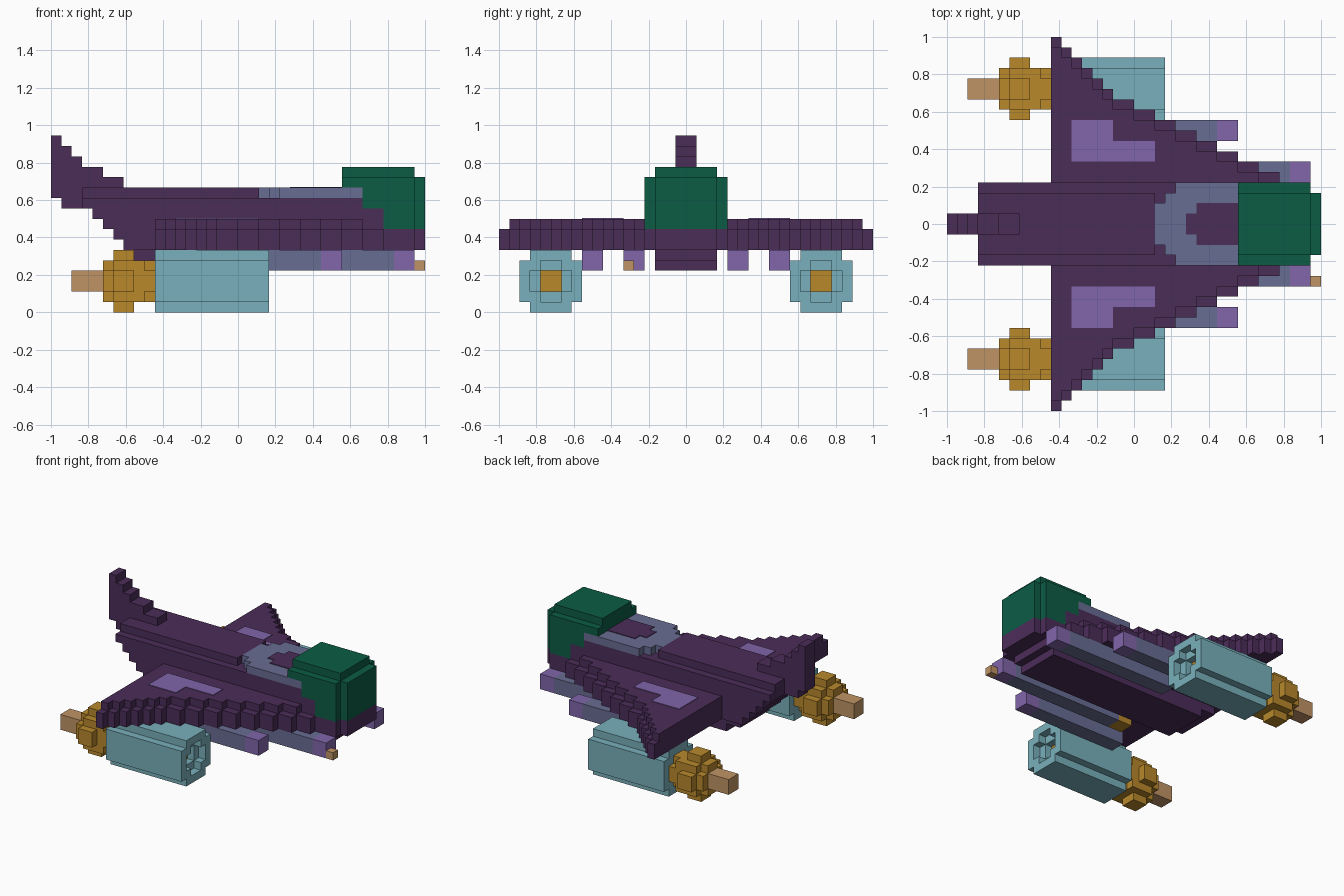
import bpy, bmesh

old = bpy.data.objects.get("Cube")
if old:
    bpy.data.objects.remove(old, do_unlink=True)

U = 1 / 18  # one block


def material(name, hexcol):
    rgb = [int(hexcol[i:i + 2], 16) / 255 for i in (0, 2, 4)]
    lin = [c / 12.92 if c <= 0.04045 else ((c + 0.055) / 1.055) ** 2.4 for c in rgb]
    m = bpy.data.materials.new(name)
    m.use_nodes = True
    m.diffuse_color = (*lin, 1)
    m.node_tree.nodes["Principled BSDF"].inputs["Base Color"].default_value = (*lin, 1)
    return m


PLUM = material("dark plum", "4B2D59")
GREEN = material("deep green", "0C5C45")
TEAL = material("pale teal", "79B0BC")
GOLD = material("gold", "B8882B")
TAN = material("tan", "C09465")
LILAC = material("lilac", "8166AA")
SLATE = material("slate blue", "686D93")


def build(name, mat, boxes):
    """One object from boxes (x0, x1, y0, y1, z0, z1) in blocks; x counts from the tail."""
    bm = bmesh.new()
    for x0, x1, y0, y1, z0, z1 in boxes:
        vs = bmesh.ops.create_cube(bm, size=1)["verts"]
        for v in vs:
            v.co = (((x0 + x1) / 2 + v.co.x * (x1 - x0) - 18) * U,
                    ((y0 + y1) / 2 + v.co.y * (y1 - y0)) * U,
                    ((z0 + z1) / 2 + v.co.z * (z1 - z0)) * U)
    me = bpy.data.meshes.new(name)
    bm.to_mesh(me)
    bm.free()
    me.materials.append(mat)
    ob = bpy.data.objects.new(name, me)
    bpy.context.collection.objects.link(ob)
    return ob


def mid(x0, x1, w, z0, z1):
    return (x0, x1, -w, w, z0, z1)


def both_sides(name, mat, boxes):
    """Left and right copies of a part, given for +y."""
    build(name + "_a", mat, boxes)
    build(name + "_b", mat, [(a, b, -d, -c, e, f) for a, b, c, d, e, f in boxes])


# Hull: stepped tail underside, narrow keel, blunt nose
hull = [mid(10, 33, 3, 4, 5), mid(8, 34, 3, 5, 6), mid(7, 35, 4, 6, 7)]
hull += [mid(6, 35, 4, 7, 8), mid(5, 32, 4, 8, 9), mid(4, 32, 4, 9, 10),
         mid(3, 30, 4, 10, 11), mid(3, 20, 3, 11, 12), mid(1, 3, 1, 10, 12)]
hull += [mid(35, 36, 3, 6, 8)]
build("hull", PLUM, hull)

# Tail fin with stair-step top
fin_tops = [17, 16, 15, 14, 14, 13, 13]
build("tail_fin", PLUM, [mid(i, i + 1, 1, 11, t) for i, t in enumerate(fin_tops)])

# Canopy surround, wider towards the nose, and dark hatch plate
build("canopy_surround", SLATE, [mid(20, 21, 2, 11, 12), mid(21, 22, 3, 11, 12),
                                 mid(22, 30, 4, 11, 12)])
build("hatch", PLUM, [mid(23, 24, 1, 12, 12.08), mid(24, 28, 2, 12, 12.08)])

# Green nose block with notched edges
build("nose_block", GREEN, [mid(28, 35, 4, 12, 13), mid(28, 35, 3, 13, 14),
                            mid(30, 35, 4, 10, 12), mid(32, 35, 4, 8, 10),
                            mid(35, 36, 3, 8, 13)])

# Wings: one row per block of span, with the upper layer set back
ends = [32, 30, 28, 26, 24, 22, 20, 18, 16, 15, 14, 13, 12, 11]
wing = []
for i, e in enumerate(ends):
    wing.append((10, e, 4 + i, 5 + i, 6, 8))
    if i + 1 < len(ends):
        wing.append((10, ends[i + 1], 4 + i, 5 + i, 8, 9))
both_sides("wing", PLUM, wing)
both_sides("wing_panel", LILAC, [(12, 20, 6, 8, 9, 9.08), (12, 16, 8, 10, 9, 9.08)])

# Guns under the wings, with lilac muzzles
for name, y, start, end in (("inner_gun", 4, 17, 35), ("outer_gun", 8, 13, 28)):
    both_sides(name + "_barrel", SLATE, [(start, end - 2, y, y + 2, 4, 6)])
    both_sides(name + "_muzzle", LILAC, [(end - 2, end, y, y + 2, 4, 6)])
build("gun_tip", TAN, [(35, 36, -6, -5, 4, 5)])
build("gun_breech", GOLD, [(15, 17, -6, -4, 4, 6)])


def ring(x0, x1, cells):
    """Boxes around the engine axis, given as (y0, y1, z0, z1) from it."""
    return [(x0, x1, 13 + a, 13 + b, 3 + c, 3 + d) for a, b, c, d in cells]


# Engine pods: round-cornered casing with a stepped intake
solid = [(-3, 3, -2, 2), (-2, 2, -3, -2), (-2, 2, 2, 3)]
lip = [(-3, -2, -2, 2), (2, 3, -2, 2), (-2, 2, -3, -2), (-2, 2, 2, 3)]
corners = [(a, a + 1, c, c + 1) for a in (-2, 1) for c in (-2, 1)]
inner = [(-2, -1, -1, 1), (1, 2, -1, 1), (-1, 1, -2, -1), (-1, 1, 1, 2)]
both_sides("engine_casing", TEAL, ring(10, 19, solid) + ring(19, 21, lip + corners)
           + ring(19, 20, inner))
both_sides("intake_core", GOLD, ring(19, 19.1, [(-1, 1, -1, 1)]))

# Rounded gold nozzles and tan exhausts
cross = [(-2, 2, -1, 1), (-1, 1, -2, 2)]
both_sides("nozzle", GOLD, ring(5, 10, cross) + ring(6, 9, [(-2, 2, -2, 2)])
           + ring(6, 8, [(-3, 3, -1, 1), (-1, 1, -3, 3)]))
both_sides("exhaust", TAN, ring(2, 5, [(-1, 1, -1, 1)]))
